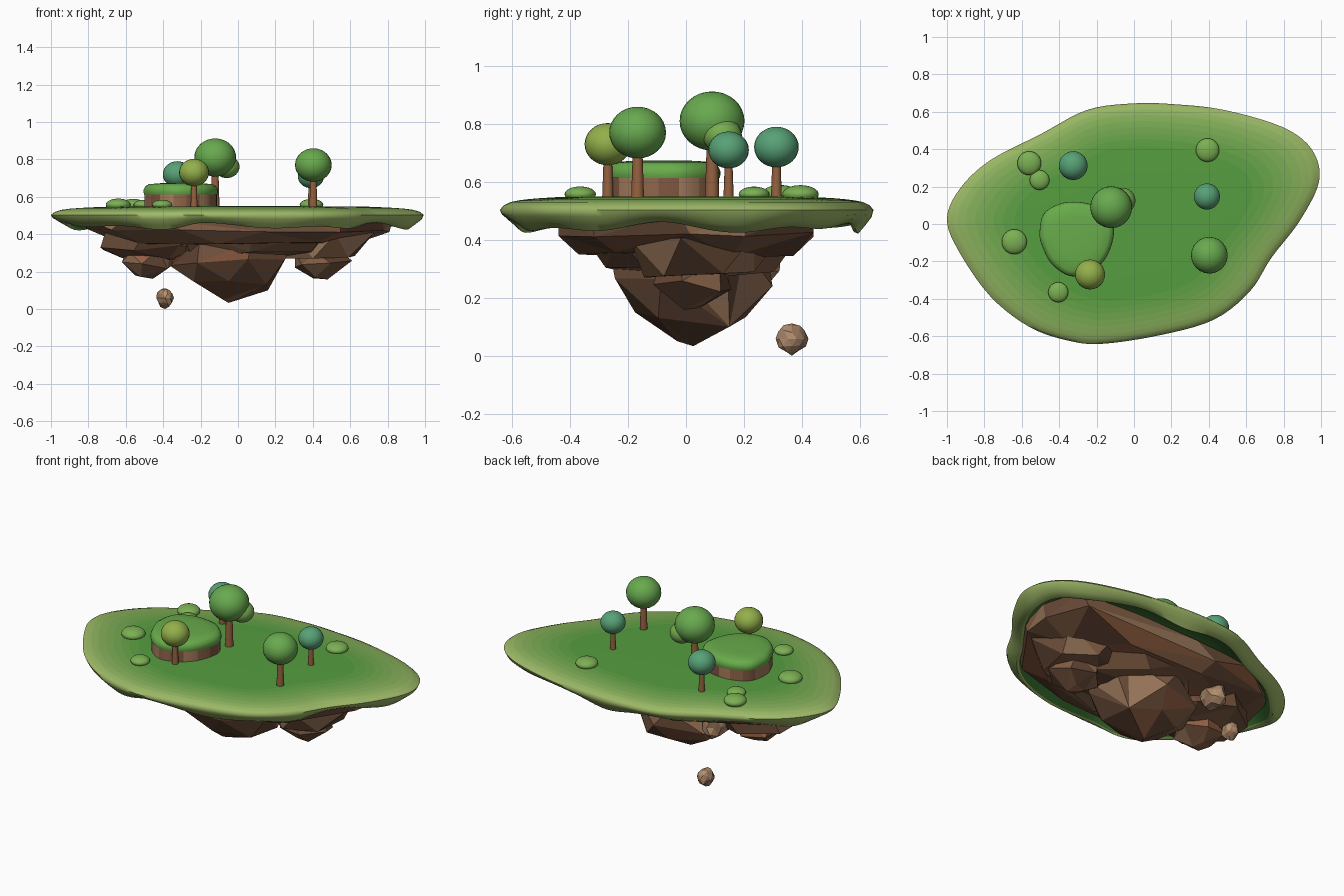
import bpy, bmesh, math, random
from mathutils import Vector

if "Cube" in bpy.data.objects:
    bpy.data.objects.remove(bpy.data.objects["Cube"])

random.seed(11)


def mat(name, r, g, b):
    """Material from 0-255 display colour."""
    m = bpy.data.materials.get(name) or bpy.data.materials.new(name)
    m.diffuse_color = [(c / 255) ** 2.2 for c in (r, g, b)] + [1]
    m.use_nodes = True
    m.node_tree.nodes["Principled BSDF"].inputs["Base Color"].default_value = m.diffuse_color
    return m


def finish(bm, name, mats, smooth=None):
    bmesh.ops.recalc_face_normals(bm, faces=bm.faces)
    me = bpy.data.meshes.new(name)
    bm.to_mesh(me)
    bm.free()
    ob = bpy.data.objects.new(name, me)
    bpy.context.collection.objects.link(ob)
    for m in mats:
        me.materials.append(m)
    if smooth:
        bpy.ops.object.select_all(action='DESELECT')
        ob.select_set(True)
        bpy.context.view_layer.objects.active = ob
        bpy.ops.object.shade_smooth_by_angle(angle=math.radians(smooth))
    return ob


def spline(pts, per):
    """Closed Catmull-Rom curve through 2D points."""
    out, n = [], len(pts)
    for i in range(n):
        p0, p1, p2, p3 = [Vector(pts[(i + k) % n]) for k in (-1, 0, 1, 2)]
        for j in range(per):
            t = j / per
            out.append(0.5 * (2 * p1 + (p2 - p0) * t + (2 * p0 - 5 * p1 + 4 * p2 - p3) * t * t
                              + (3 * p1 - p0 - 3 * p2 + p3) * t ** 3))
    return out


def loft(bm, curve, centre, rings, pick):
    """Scaled copies of a curve, closed by a fan at each end. rings: (scale, z, drip)."""
    n, c = len(curve), Vector(centre)

    def drip(i):
        a = 2 * math.pi * i / n
        return 0.5 + 0.25 * math.sin(5 * a + 1) + 0.25 * math.sin(9 * a + 2.5)
    rows = []
    for s, z, d in rings:
        rows.append([bm.verts.new((*(c + (p - c) * s), z - d * drip(i))) for i, p in enumerate(curve)])
    for k in range(len(rows) - 1):
        for i in range(n):
            j = (i + 1) % n
            f = bm.faces.new((rows[k][i], rows[k][j], rows[k + 1][j], rows[k + 1][i]))
            f.material_index = pick(k, i)
    for row, k in ((rows[0], 0), (rows[-1], len(rows) - 2)):
        mid = bm.verts.new((*c, row[0].co.z))
        for i in range(n):
            bm.faces.new((row[i], row[(i + 1) % n], mid)).material_index = pick(k, i)


# Grass slab: domed top, drooping wavy rim, hollow underside
outline = [(.99, .23), (.95, .40), (.79, .52), (.48, .61), (.22, .64), (0, .645), (-.25, .61), (-.5, .48),
           (-.77, .34), (-.93, .19), (-1, .03), (-.94, -.14), (-.77, -.385), (-.56, -.55),
           (-.345, -.625), (-.16, -.64), (.16, -.59), (.43, -.51), (.62, -.36), (.735, -.18), (.885, .015)]
island = spline(outline, 5)
rings = [(.35, .550, 0), (.64, .548, 0), (.70, .547, 0), (.75, .545, 0), (.80, .543, 0), (.85, .540, 0),
         (.90, .536, 0), (.945, .530, 0), (.98, .519, 0), (1, .503, 0), (.99, .488, .01), (.955, .472, .025),
         (.92, .462, .042), (.90, .466, .04), (.87, .49, .01), (.7, .505, 0)]
grass = []
for i in range(9):
    t = i / 8
    grass.append(mat(f"grass_{i}", 86 + 72 * t, 156 + 28 * t, 66 + 38 * t))
grass.append(mat("grass_under", 66, 122, 56))
bm = bmesh.new()
loft(bm, island, (0, 0), rings, lambda k, i: 9 if k > 12 else min(k, 8))
finish(bm, "grass_slab", grass, 60)

# Raised mound: banded earth wall and rounded grass cap
mound = spline([(-.505, -.05), (-.484, .053), (-.4, .107), (-.30, .118), (-.195, .09), (-.115, 0),
                (-.115, -.096), (-.163, -.2), (-.25, -.262), (-.345, -.278), (-.44, -.214), (-.49, -.12)], 4)
earth = [mat("earth_light", 166, 124, 94), mat("earth_dark", 126, 88, 66), mat("earth_mid", 144, 102, 76)]
bm = bmesh.new()
loft(bm, mound, (-.31, -.07), [(.97, .535, 0), (.97, .63, 0)], lambda k, i: (i // 3) % 3)
finish(bm, "mound_wall", earth, 40)
bm = bmesh.new()
loft(bm, mound, (-.31, -.07), [(.9, .615, 0), (.985, .613, 0), (1, .625, 0), (.995, .64, 0), (.95, .657, 0),
                               (.86, .667, 0), (.6, .672, 0), (.3, .674, 0)], lambda k, i: 0)
finish(bm, "mound_grass", [mat("mound_green", 104, 170, 76)], 60)

# Faceted rocks: convex hulls of jittered rings
stone = [mat("rock_0", 112, 82, 63), mat("rock_1", 132, 96, 72), mat("rock_2", 100, 72, 56),
         mat("rock_3", 152, 118, 90), mat("rock_4", 144, 94, 68)]


def rock(name, points):
    bm = bmesh.new()
    for p in points:
        bm.verts.new(p)
    res = bmesh.ops.convex_hull(bm, input=bm.verts)
    bmesh.ops.delete(bm, geom=[v for v in res["geom_interior"] if isinstance(v, bmesh.types.BMVert)],
                     context='VERTS')
    for f in bm.faces:
        f.material_index = random.choice((0, 0, 1, 1, 2, 3, 4))
    finish(bm, name, stone)


def ring(cx, cy, rx, ry, z, n, j=.02):
    a0 = random.random() * 6
    pts = []
    for i in range(n):
        a = a0 + 2 * math.pi * i / n
        s = random.uniform(.92, 1.05)
        pts.append((cx + rx * s * math.cos(a), cy + ry * s * math.sin(a), z + random.uniform(-j, j)))
    return pts


def plate_ring(s, mx, my, z, step, j=.01):
    """Island outline scaled, then squared off at mx, my."""
    return [(max(-mx, min(mx, p.x * s)), max(-my, min(my, p.y * s)), z + random.uniform(-j, j))
            for p in island[::step]]


rock("rock_plate", plate_ring(.90, .83, .44, .495, 9) + plate_ring(.88, .81, .44, .42, 10)
     + plate_ring(.68, .6, .37, .35, 15))
rock("rock_shelf", ring(.08, .02, .52, .41, .42, 7) + ring(.1, .01, .36, .28, .285, 6))
rock("rock_left_upper", ring(-.47, 0, .27, .29, .43, 6) + ring(-.48, 0, .27, .25, .325, 7)
     + ring(-.47, 0, .14, .13, .275, 5))
rock("rock_right_upper", ring(.46, .06, .29, .28, .42, 6) + ring(.43, .05, .2, .2, .29, 6))
rock("rock_left_tip", ring(-.48, -.02, .13, .12, .32, 5) + ring(-.48, -.02, .15, .14, .235, 6)
     + ring(-.5, -.02, .05, .05, .17, 4, .012))
rock("rock_right_tip", ring(.43, .03, .13, .12, .32, 5) + ring(.45, .02, .16, .14, .24, 6)
     + ring(.44, .02, .05, .05, .17, 4, .012))
rock("rock_centre", ring(0, 0, .29, .28, .36, 6) + ring(-.04, .01, .33, .28, .25, 7)
     + ring(-.04, .01, .22, .19, .13, 6) + [(-.05, .025, .033), (.16, .15, .1), (-.08, -.03, .05)])

# Small tan boulders: one tucked underneath, one floating free
tan = [mat("boulder_0", 164, 130, 102), mat("boulder_1", 144, 110, 84), mat("boulder_2", 178, 144, 112)]
for name, c, r in (("tucked_boulder", (-.365, .245, .335), .092), ("floating_boulder", (-.39, .365, .056), .057)):
    bm = bmesh.new()
    bmesh.ops.create_icosphere(bm, subdivisions=2, radius=r)
    for v in bm.verts:
        v.co = v.co * random.uniform(.8, 1.02)
        v.co.x *= .88
    for f in bm.faces:
        f.material_index = random.randrange(3)
    bmesh.ops.translate(bm, verts=bm.verts, vec=c)
    if name == "floating_boulder":  # lowest point rests on z = 0
        low = min(v.co.z for v in bm.verts)
        bmesh.ops.translate(bm, verts=bm.verts, vec=(0, 0, -low))
    finish(bm, name, tan)


def ball(name, c, r, rz, m):
    bm = bmesh.new()
    bmesh.ops.create_uvsphere(bm, u_segments=24, v_segments=16, radius=1)
    for v in bm.verts:
        v.co = Vector((v.co.x * r, v.co.y * r, v.co.z * rz)) + Vector(c)
    finish(bm, name, [m], 60)


# Trees: tapered trunk and ball crown
green, olive, teal = mat("leaf_green", 104, 168, 80), mat("leaf_olive", 146, 174, 76), mat("leaf_teal", 88, 160, 118)
bark = mat("bark", 148, 98, 66)
trees = [(-.122, .09, .81, .112, green), (.403, -.167, .77, .098, green), (-.235, -.27, .73, .08, olive),
         (-.325, .312, .72, .077, teal), (.39, .147, .71, .07, teal)]
for i, (x, y, z, r, m) in enumerate(trees, 1):
    bm = bmesh.new()
    r1 = r * .16 + .007
    bmesh.ops.create_cone(bm, cap_ends=True, segments=10, radius1=r1, radius2=r1 * .65, depth=z - .53)
    bmesh.ops.translate(bm, verts=bm.verts, vec=(x, y, (z + .53) / 2))
    finish(bm, f"tree_{i}_trunk", [bark], 40)
    ball(f"tree_{i}_crown", (x, y, z), r, r * .91, m)
ball("tree_1_side_crown", (-.06, .125, .76), .068, .06, mat("leaf_light", 118, 172, 80))

# Bushes: flattened balls
bush = mat("bush_green", 122, 174, 84)
for i, (x, y, r) in enumerate([(-.56, .325, .064), (-.505, .235, .053), (-.64, -.095, .067),
                               (-.405, -.365, .054), (.393, .395, .063)], 1):
    ball(f"bush_{i}", (x, y, .557), r, r * .5, bush)
